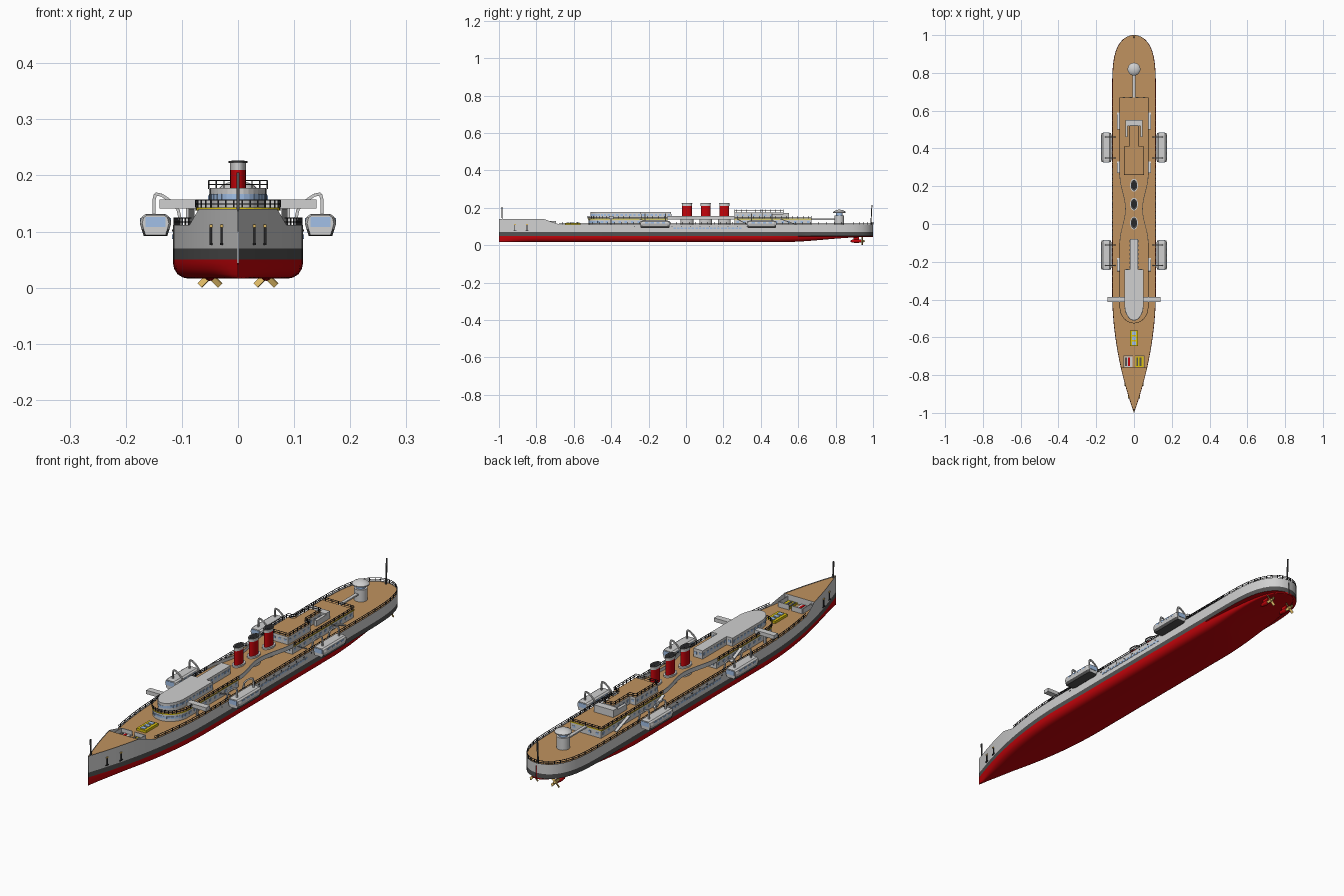
import bpy, bmesh, math
from mathutils import Vector, Matrix

if "Cube" in bpy.data.objects:
    bpy.data.objects.remove(bpy.data.objects["Cube"])

COLOURS = [("hull_grey", (.63, .63, .63)), ("dark_grey", (.085, .085, .085)), ("red", (.56, .001, .003)),
           ("deck_tan", (.53, .29, .115)), ("yellow", (.72, .55, .005)), ("gold", (.72, .48, .13)),
           ("black", (.02, .02, .022)), ("window_blue", (.36, .53, .80))]
GREY, DARK, RED, TAN, YELLOW, GOLD, BLACK, BLUE = range(8)
MATS = []
for n, c in COLOURS:
    m = bpy.data.materials.new(n)
    m.diffuse_color = (*c, 1)
    m.use_nodes = True
    m.node_tree.nodes["Principled BSDF"].inputs["Base Color"].default_value = m.diffuse_color
    MATS.append(m)


def finish(bm, name, smooth=False):
    me = bpy.data.meshes.new(name)
    bmesh.ops.recalc_face_normals(bm, faces=bm.faces[:])
    bm.to_mesh(me)
    bm.free()
    for m in MATS:
        me.materials.append(m)
    ob = bpy.data.objects.new(name, me)
    bpy.context.collection.objects.link(ob)
    if smooth:
        bpy.ops.object.select_all(action='DESELECT')
        ob.select_set(True)
        bpy.context.view_layer.objects.active = ob
        bpy.ops.object.shade_smooth_by_angle(angle=math.radians(35))


def box(bm, c, size, mat, rot=Matrix()):
    M = Matrix.Translation(c) @ rot.to_4x4() @ Matrix.Diagonal((*size, 1))
    for v in bmesh.ops.create_cube(bm, size=1, matrix=M)["verts"]:
        for f in v.link_faces:
            f.material_index = mat


def beam(bm, a, b, w, mat, h=None):
    a, b = Vector(a), Vector(b)
    rot = (b - a).to_track_quat('Y', 'Z').to_matrix()
    box(bm, (a + b) / 2, (w, (b - a).length, h or w), mat, rot)


def loft(bm, rings, rule, caps=True, closed=True):
    vs = [[bm.verts.new(p) for p in r] for r in rings]
    n = len(vs[0])
    faces = [bm.faces.new((a[i], a[(i + 1) % n], b[(i + 1) % n], b[i]))
             for a, b in zip(vs, vs[1:]) for i in range(n if closed else n - 1)]
    if caps:
        faces += [bm.faces.new(vs[0]), bm.faces.new(vs[-1])]
    for f in faces:
        f.material_index = rule(f.calc_center_median())


def prism(bm, pts, z0, z1, side, top):
    loft(bm, [[(x, y, z) for x, y in pts] for z in (z0, z1)],
         lambda c: top if c.z > z1 - 1e-5 else side)


def ellipse(rx, ry, y0, n=24, a0=0, a1=2 * math.pi, x0=0):
    return [(x0 + rx * math.cos(a0 + (a1 - a0) * i / n), y0 + ry * math.sin(a0 + (a1 - a0) * i / n)) for i in range(n)]


def walk(pts, step):
    for a, b in zip(pts, pts[1:]):
        a, b = Vector(a), Vector(b)
        n = max(1, round((b - a).length / step))
        for i in range(n):
            yield a.lerp(b, (i + .5) / n), math.atan2(b.y - a.y, b.x - a.x)


def railing(name, pts, z, h, step=.03):
    bm = bmesh.new()
    for p, _ in walk(pts, step):
        box(bm, (p.x, p.y, z + h / 2), (.0025, .0025, h), BLACK)
    for a, b in zip(pts, pts[1:]):
        for k in (.5, 1):
            beam(bm, (*a, z + h * k), (*b, z + h * k), .0018, BLACK)
    finish(bm, name)


def windows(name, pts, z, h, step, w, mat=BLUE):
    bm = bmesh.new()
    for p, a in walk(pts, step):
        box(bm, (p.x, p.y, z), (w, .003, h), mat, Matrix.Rotation(a, 4, 'Z'))
    finish(bm, name)


# hull shape rules
def half(y):
    if y < -.35:
        return max(.001, .116 * (1 - ((-.35 - y) / .65) ** 2))
    return .116 if y < .6 else max(.002, .116 * math.sqrt(max(0, 1 - ((y - .6) / .4) ** 5)))


def rim(y):
    return .112 + .028 * min(1, max(0, (-.68 - y) / .08))


YS = [-1 + .04 * i for i in range(17)] + [-.2, 0, .2, .4, .5] + [.6 + .4 * math.sin(math.pi / 2 * i / 14) for i in range(15)]


def section(y):
    s = min(1, max(0, (y - .5) / .48))
    s = s * s * (3 - 2 * s)
    k, b = .016 + .028 * s, half(y)
    r = min(.028, .048 - k)
    q, lo = min(r, b * .5), b * (1 - .25 * s)
    right = [(lo - q, k), (lo - .62 * q, k + .08 * r), (lo - .29 * q, k + .29 * r), (lo - .08 * q, k + .62 * r),
             (lo, k + r), (b, .05), (b, .07), (b, rim(y))]
    return [(-x, y, z) for x, z in reversed(right)] + [(0, y, k)] + [(x, y, z) for x, z in right]


bm = bmesh.new()
loft(bm, [section(y) for y in YS], lambda c: RED if c.z < .05 else DARK if c.z < .07 else GREY, False, False)
finish(bm, "hull", True)


def deck_outline(ys, inset=.001):
    r = [(max(.0005, half(y) - inset), y) for y in ys]
    return r + [(-x, y) for x, y in reversed(r)]


bm = bmesh.new()
prism(bm, deck_outline([y for y in YS if y > -.77]), .1, .108, GREY, TAN)
finish(bm, "main_deck")
bm = bmesh.new()
prism(bm, deck_outline([y for y in YS if y < -.75]), .1, .137, GREY, TAN)
finish(bm, "forecastle_deck")
railing("deck_railing", deck_outline([y for y in YS if y > -.7], .002), .11, .014, .035)

# raised deck with wavy waist beside the funnels
FRONT = ellipse(.075, .085, -.44, 16, math.pi, 2 * math.pi) + [(.075, -.44)]
WAIST = [(.06 + .015 * math.cos(2 * math.pi * i / 16), -.1 + .36 * i / 16) for i in range(17)]
RIGHT = WAIST + [(.075, .67)]
UPPER = FRONT + RIGHT + [(-x, y) for x, y in reversed(RIGHT)]
bm = bmesh.new()
loft(bm, [[(x, y, z) for x, y in UPPER] for z in (.138, .143)],
     lambda c: TAN if c.z > .142 else GREY if -.1 < c.y < .26 and abs(c.x) > .03 else YELLOW)
finish(bm, "upper_deck")
railing("fore_upper_railing", [(-.075, -.1)] + FRONT + [(.075, -.1)], .143, .013)
railing("aft_upper_railing", [(.075, .26), (.075, .67), (-.075, .67), (-.075, .26)], .143, .013)
bm = bmesh.new()
for s in (-1, 1):
    for a, b in zip(WAIST, WAIST[1:]):
        beam(bm, (s * a[0], a[1], .147), (s * b[0], b[1], .147), .003, GREY, .018)
finish(bm, "waist_bulwarks")

# lower deckhouses
fore = ellipse(.072, .08, -.44, 16, math.pi, 2 * math.pi) + [(.072, -.44), (.072, -.1), (-.072, -.1)]
aft = [(-.072, .26), (.072, .26), (.072, .67), (-.072, .67)]
for name, pts in (("fore_deckhouse", fore), ("aft_deckhouse", aft)):
    bm = bmesh.new()
    prism(bm, pts, .105, .138, GREY, GREY)
    finish(bm, name)
    windows(name + "_windows", pts + pts[:1], .124, .009, .035, .013)

# bridge with rounded front and its narrow rear part
bridge = ellipse(.05, .085, -.425, 16, math.pi, 2 * math.pi) + [
    (.05, -.425), (.05, -.24), (.022, -.24), (.022, -.08), (-.022, -.08), (-.022, -.24), (-.05, -.24)]
bm = bmesh.new()
prism(bm, bridge, .143, .178, GREY, GREY)
finish(bm, "bridge_house")
windows("bridge_windows", bridge + bridge[:1], .162, .01, .022, .012)
bm = bmesh.new()
for s in (-1, 1):
    box(bm, (s * .095, -.4, .149), (.09, .026, .016), GREY)
    box(bm, (s * .09, -.4, .125), (.006, .01, .034), GREY)
finish(bm, "bridge_wings")

# aft upper house with light stair frame
bm = bmesh.new()
aft_top = [(-.052, .26), (.052, .26), (.052, .41), (.025, .41), (.025, .52), (-.025, .52), (-.025, .41), (-.052, .41)]
prism(bm, aft_top, .143, .176, GREY, TAN)
box(bm, (0, .535, .158), (.09, .03, .03), GREY)
for s in (-1, 1):
    box(bm, (s * .04, .495, .155), (.012, .07, .024), GREY)
finish(bm, "aft_upper_house")
windows("aft_windows", aft_top + aft_top[:1], .16, .009, .028, .012)
railing("aft_roof_railing", aft_top + aft_top[:1], .176, .015, .025)

# funnels
for i, y in enumerate((.005, .105, .205)):
    bm = bmesh.new()
    prism(bm, ellipse(.021, .034, y), .105, .15, GREY, GREY)
    prism(bm, ellipse(.014, .026, y), .15, .21, RED, RED)
    prism(bm, ellipse(.0145, .0265, y), .21, .223, GREY, GREY)
    prism(bm, ellipse(.0165, .0285, y), .222, .226, DARK, DARK)
    prism(bm, ellipse(.012, .022, y), .224, .2265, BLACK, BLACK)
    finish(bm, f"funnel_{i + 1}", True)

# lifeboats and davits
PROFILE = [(-.021, -.02), (.021, -.02), (.025, -.008), (.028, .003), (.025, .014), (.018, .019),
           (-.018, .019), (-.025, .014), (-.028, .003), (-.025, -.008)]
ARM = [(.1, .108), (.107, .14), (.12, .154), (.136, .165), (.147, .167), (.15, .155), (.15, .128)]
for s in (-1, 1):
    for tag, y in (("fore", -.165), ("aft", .405)):
        bm = bmesh.new()
        loft(bm, [[(s * .147 + x * k, y + d, .112 + z * (.4 + .6 * k)) for x, z in PROFILE]
                  for d, k in ((-.077, .85), (-.065, 1), (.065, 1), (.077, .85))],
             lambda c: DARK if c.z < .104 else GREY)
        for e in (-1, 1):
            box(bm, (s * .147, y + e * .077, .117), (.036, .004, .018), BLUE)
            for j in (-.045, -.015, .015, .045):
                box(bm, (s * .147 + e * .0262, y + j, .121), (.003, .018, .007), BLUE)
        finish(bm, f"lifeboat_{tag}_{'left' if s < 0 else 'right'}")
        bm = bmesh.new()
        for d in (-.055, .055):
            for a, b in zip(ARM, ARM[1:]):
                beam(bm, (s * a[0], y + d, a[1]), (s * b[0], y + d, b[1]), .0055, GREY)
        finish(bm, f"davits_{tag}_{'left' if s < 0 else 'right'}")

# hull windows, portholes and anchors
for s, side in ((-1, "left"), (1, "right")):
    windows(f"hull_windows_{side}", [(s * .116, -.07), (s * .116, .3)], .091, .008, .02, .014)
    windows(f"portholes_{side}", [(s * .116, -.3), (s * .116, .4)], .102, .004, .05, .005, BLACK)
    bm = bmesh.new()
    for y in (-.915, -.85):
        x = s * (half(y) + .001)
        beam(bm, (x, y, .078), (x, y, .112), .004, BLACK)
        box(bm, (x, y, .11), (.005, .01, .005), GOLD)
        box(bm, (x, y, .078), (.005, .016, .004), BLACK)
    finish(bm, f"anchors_{side}")

# side stairs
bm = bmesh.new()
for s in (-1, 1):
    for y0, y1 in ((.5, .59), (.27, .33), (-.25, -.18)):
        beam(bm, (s * .084, y0, .142), (s * .084, y1, .11), .013, GREY, .004)
finish(bm, "side_stairs")

# foredeck hatch, cargo boxes and breakwater
bm = bmesh.new()
box(bm, (0, -.605, .112), (.044, .084, .012), YELLOW)
for j in (-.026, 0, .026):
    box(bm, (0, -.605 + j, .119), (.022, .018, .003), BLUE)
finish(bm, "foredeck_hatch")
bm = bmesh.new()
for s, c in ((-1, GREY), (1, YELLOW)):
    box(bm, (s * .03, -.73, .11), (.042, .056, .008), c)
    for j, e in ((-.013, DARK), (.004, RED if s < 0 else DARK)):
        box(bm, (s * .03 + j, -.73, .1145), (.01, .045, .003), e)
finish(bm, "cargo_boxes")
bm = bmesh.new()
for s in (-1, 1):
    box(bm, (s * .03, -.698, .118), (.05, .004, .022), GREY)
    beam(bm, (s * .057, -.698, .118), (s * .056, -.76, .118), .003, GREY, .022)
finish(bm, "breakwater")

# aft turret with dome and catwalk
bm = bmesh.new()
prism(bm, ellipse(.026, .026, .82), .105, .158, GREY, GREY)
prism(bm, ellipse(.018, .018, .82), .158, .174, BLUE, GREY)
loft(bm, [[(x, y, z) for x, y in ellipse(r, r, .82)] for r, z in
          ((.034, .173), (.034, .177), (.029, .182), (.019, .187), (.006, .19))], lambda c: GREY)
finish(bm, "aft_turret", True)
bm = bmesh.new()
box(bm, (0, .735, .139), (.014, .13, .006), GREY)
finish(bm, "catwalk")

# flag poles
bm = bmesh.new()
beam(bm, (0, .988, .105), (0, .994, .215), .005, DARK)
beam(bm, (0, -.982, .13), (0, -.985, .205), .005, DARK)
finish(bm, "flag_poles")

# propeller pods
for s, side in ((-1, "left"), (1, "right")):
    bm = bmesh.new()
    for c, rings in ((RED, ((.88, .003), (.89, .008), (.91, .01), (.935, .008))),
                     (GOLD, ((.935, .007), (.95, .006), (.956, .002)))):
        loft(bm, [[(x, y, z - .798) for x, z in ellipse(r, r, .82, 12, x0=s * .05)] for y, r in rings], lambda _: c)
    box(bm, (s * .05, .91, .038), (.006, .03, .03), RED)
    for k in range(4):
        R = Matrix.Rotation(math.pi / 4 + k * math.pi / 2, 4, 'Y')
        tilt = Matrix.Rotation(.5, 4, 'Z')
        box(bm, Vector((s * .05, .943, .022)) + R @ Vector((0, 0, .0145)), (.011, .003, .022), GOLD, R @ tilt)
    finish(bm, f"propeller_pod_{side}")
